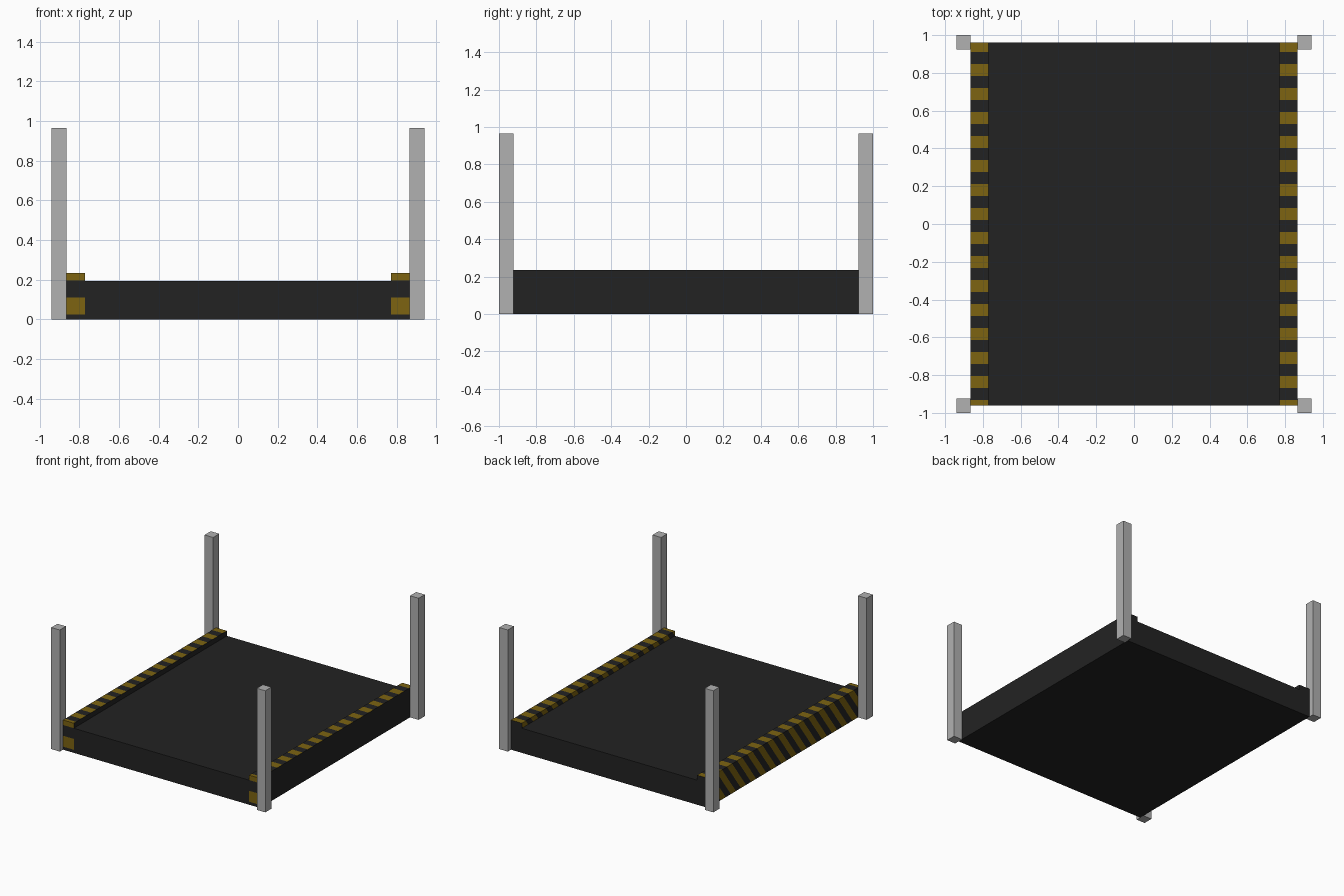
import bpy, bmesh
from mathutils import Vector, Matrix

if "Cube" in bpy.data.objects:
    bpy.data.objects.remove(bpy.data.objects["Cube"])


def material(name, rgb):
    m = bpy.data.materials.new(name)
    m.diffuse_color = (*rgb, 1.0)
    m.use_nodes = True
    m.node_tree.nodes["Principled BSDF"].inputs["Base Color"].default_value = m.diffuse_color
    return m


black = material("black rubber", (0.0165, 0.0165, 0.0165))
yellow = material("hazard yellow", (0.205, 0.127, 0.0055))
grey = material("post grey", (0.44, 0.44, 0.44))

BAND, PITCH, FIRST, SLOPE, TOP = 0.064, 0.127, 0.974, 0.74, 0.235


def box_mesh(lo, hi):
    lo, hi = Vector(lo), Vector(hi)
    bm = bmesh.new()
    bmesh.ops.create_cube(bm, size=1.0, matrix=Matrix.Translation((lo + hi) / 2)
                          @ Matrix.Diagonal((*(hi - lo), 1.0)))
    return bm


def finish(bm, name, mats):
    me = bpy.data.meshes.new(name)
    bm.normal_update()
    bm.to_mesh(me)
    bm.free()
    for m in mats:
        me.materials.append(m)
    ob = bpy.data.objects.new(name, me)
    bpy.context.collection.objects.link(ob)
    return ob


def curb(name, x0, x1):
    """Curb cut by slanted planes into hazard stripes."""
    bm = box_mesh((x0, -0.96, 0), (x1, 0.96, TOP))
    for k in range(-2, 18):
        for y in (FIRST - PITCH * k, FIRST - PITCH * k - BAND):
            bmesh.ops.bisect_plane(bm, geom=bm.verts[:] + bm.edges[:] + bm.faces[:],
                                   plane_co=(0, y, TOP), plane_no=(0, 1, -SLOPE))
    bm.normal_update()
    for f in bm.faces:
        n, c = f.normal, f.calc_center_median()
        u = c.y - SLOPE * (c.z - TOP)
        striped = n.z > 0.5 or n.x < -0.5 or n.y < -0.5
        f.material_index = int(striped and (FIRST - u) % PITCH < BAND)
    finish(bm, name, (black, yellow))


# platform deck
finish(box_mesh((-0.77, -0.96, 0), (0.77, 0.96, 0.195)), "deck", (black,))

# striped side curbs
curb("left_curb", -0.865, -0.77)
curb("right_curb", 0.77, 0.865)

# corner posts
for sx, side in ((-1, "left"), (1, "right")):
    for sy, end in ((-1, "front"), (1, "back")):
        x, y = sx * 0.9025, sy * 0.9615
        finish(box_mesh((x - 0.0375, y - 0.0385, 0), (x + 0.0375, y + 0.0385, 0.965)),
               f"{end}_{side}_post", (grey,))
